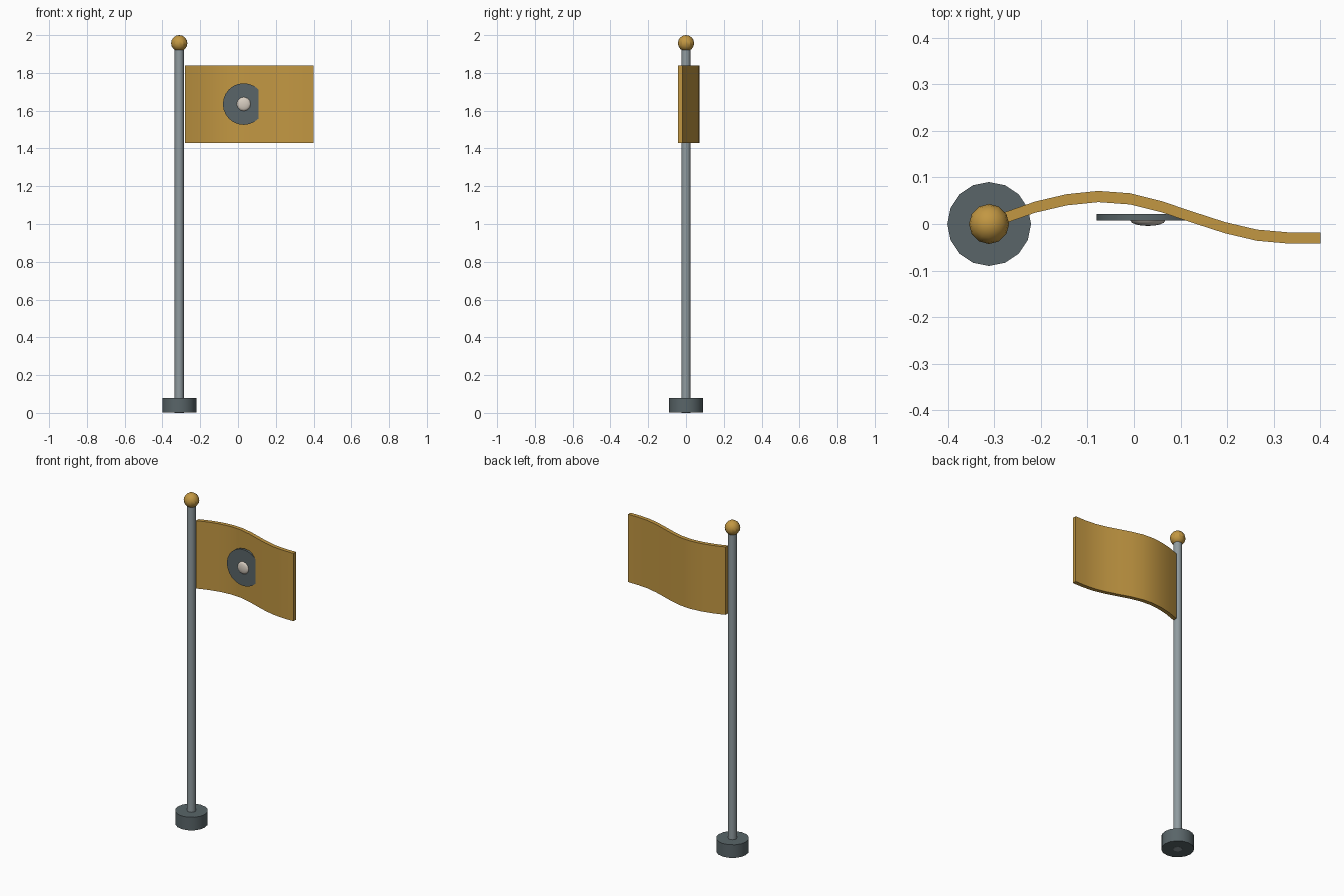
import bpy, bmesh, math
from mathutils import Matrix

if "Cube" in bpy.data.objects:
    bpy.data.objects.remove(bpy.data.objects["Cube"], do_unlink=True)

POLE_X = -0.311
EMBLEM_X, EMBLEM_Z = 0.03, 1.635


def material(name, rgb):
    m = bpy.data.materials.new(name)
    m.use_nodes = True
    m.diffuse_color = (*rgb, 1)
    bsdf = next(n for n in m.node_tree.nodes if n.type == 'BSDF_PRINCIPLED')
    bsdf.inputs["Base Color"].default_value = (*rgb, 1)
    return m


gold = material("gold", (0.54, 0.31, 0.055))
slate = material("dark slate", (0.10, 0.13, 0.14))
steel = material("pole grey", (0.28, 0.33, 0.35))
cream = material("cream", (0.68, 0.61, 0.53))


def add_object(name, bm, mat, smooth_angle=None):
    bmesh.ops.recalc_face_normals(bm, faces=bm.faces[:])
    mesh = bpy.data.meshes.new(name)
    bm.to_mesh(mesh)
    bm.free()
    mesh.materials.append(mat)
    ob = bpy.data.objects.new(name, mesh)
    bpy.context.collection.objects.link(ob)
    if smooth_angle:
        bpy.ops.object.select_all(action='DESELECT')
        ob.select_set(True)
        bpy.context.view_layer.objects.active = ob
        bpy.ops.object.shade_smooth_by_angle(angle=math.radians(smooth_angle))
    return ob


def cylinder(name, mat, radius, depth, sides, matrix):
    bm = bmesh.new()
    bmesh.ops.create_cone(bm, cap_ends=True, segments=sides, radius1=radius,
                          radius2=radius, depth=depth, matrix=matrix)
    return add_object(name, bm, mat, 35)


def sphere(name, mat, radius, segments, rings, matrix, smooth_angle):
    bm = bmesh.new()
    bmesh.ops.create_uvsphere(bm, u_segments=segments, v_segments=rings,
                              radius=radius, matrix=matrix)
    return add_object(name, bm, mat, smooth_angle)


# Base, pole and finial; the pole passes just through the underside of the base
cylinder("base", slate, 0.09, 0.079, 16, Matrix.Translation((POLE_X, 0, 0.0405)))
cylinder("pole", steel, 0.024, 1.94, 12, Matrix.Translation((POLE_X, 0, 0.97)))
sphere("finial", gold, 0.043, 12, 8, Matrix.Translation((POLE_X, 0, 1.957)), 29)

# Waving flag: centre line in plan, thickened and raised
wave = [0.012, 0.036, 0.052, 0.059, 0.054, 0.037, 0.014, -0.008, -0.024, -0.030, -0.030]
x0, x1, half = -0.281, 0.400, 0.012
xs = [x0 + (x1 - x0) * i / (len(wave) - 1) for i in range(len(wave))]
outline = [(x, y - half) for x, y in zip(xs, wave)]
outline += [(x, y + half) for x, y in reversed(list(zip(xs, wave)))]
bm = bmesh.new()
bottom = bm.faces.new([bm.verts.new((x, y, 1.43)) for x, y in outline])
raised = bmesh.ops.extrude_face_region(bm, geom=[bottom])["geom"]
bmesh.ops.translate(bm, vec=(0, 0, 0.41),
                    verts=[v for v in raised if isinstance(v, bmesh.types.BMVert)])
add_object("flag", bm, gold, 30)

# Emblem: flat disc with a shallow boss facing the front
turn = Matrix.Rotation(math.radians(90), 4, 'X')
cylinder("emblem_disc", slate, 0.11, 0.014, 24,
         Matrix.Translation((EMBLEM_X, 0.015, EMBLEM_Z)) @ turn)
sphere("emblem_boss", cream, 0.037, 12, 8,
       Matrix.Translation((EMBLEM_X, 0.007, EMBLEM_Z)) @ turn
       @ Matrix.Diagonal((1, 1, 0.3, 1)), 40)
